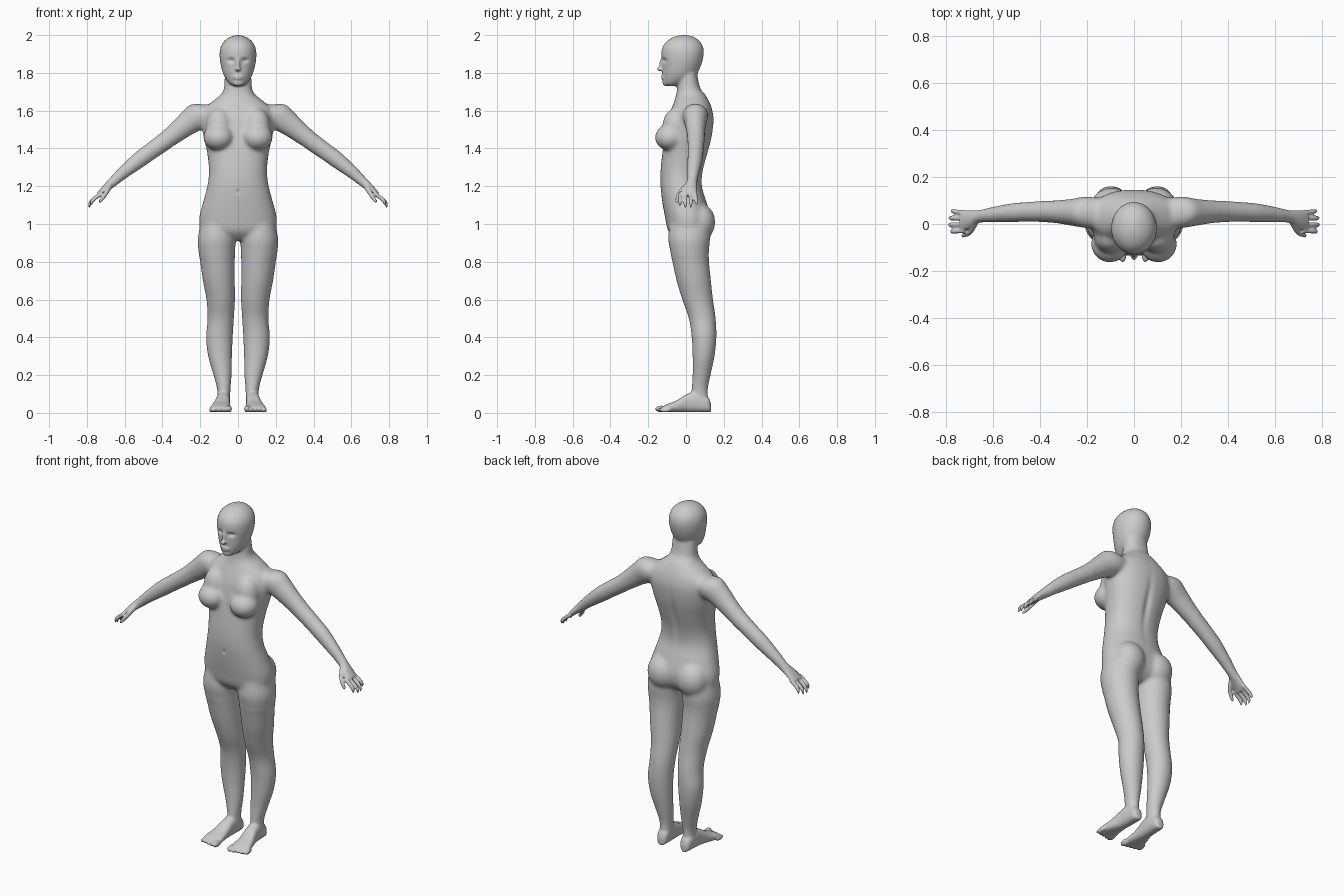
import bpy, bmesh, math
from mathutils import Vector, Matrix

X, Y, Z = Vector((1, 0, 0)), Vector((0, 1, 0)), Vector((0, 0, 1))
ARM_UP = Vector((.606, 0, .796))


def spline(rows, n=5):
    # Catmull-Rom interpolation of tuples of numbers
    out = []
    for i in range(len(rows) - 1):
        p = [rows[max(0, min(len(rows) - 1, i + k))] for k in (-1, 0, 1, 2)]
        for s in range(n):
            t = s / n
            out.append([.5 * (2 * b + (c - a) * t + (2 * a - 5 * b + 4 * c - d) * t * t
                              + (3 * b - a - 3 * c + d) * t ** 3) for a, b, c, d in zip(*p)])
    return out + [list(rows[-1])]


def tube(bm, rows, u, v, seg=28, power=1.0):
    # rows: x, y, z, radius along u, radius along v
    rings = []
    for x, y, z, ru, rv in spline(rows):
        ring = []
        for k in range(seg):
            c, s = math.cos(math.tau * k / seg), math.sin(math.tau * k / seg)
            c = math.copysign(abs(c) ** power, c)
            s = math.copysign(abs(s) ** power, s)
            ring.append(bm.verts.new(Vector((x, y, z)) + u * c * ru + v * s * rv))
        rings.append(ring)
    for a, b in zip(rings, rings[1:]):
        for k in range(seg):
            j = (k + 1) % seg
            bm.faces.new((a[k], a[j], b[j], b[k]))
    bm.faces.new(rings[0][::-1])
    bm.faces.new(rings[-1])


def ball(bm, loc, size):
    bmesh.ops.create_uvsphere(bm, u_segments=20, v_segments=14, radius=1,
                              matrix=Matrix.Translation(loc) @ Matrix.Diagonal((*size, 1)))


def stack(rows):
    # z, x inner, x outer, y front, y back -> tube rows
    return [((a + b) / 2, (f + k) / 2, z, (b - a) / 2, (k - f) / 2) for z, a, b, f, k in rows]


bm = bmesh.new()

# leg
tube(bm, stack([(1.05, .03, .185, -.08, .12), (.93, .012, .213, -.095, .128), (.86, .015, .210, -.085, .122),
                (.80, .017, .200, -.072, .122), (.70, .017, .186, -.05, .132), (.60, .016, .167, -.02, .143),
                (.50, .022, .161, .015, .157), (.40, .028, .169, .03, .161), (.30, .032, .158, .035, .151),
                (.20, .034, .130, .035, .130), (.12, .04, .110, .03, .115), (.04, .042, .110, .03, .12)]), X, Y)

# foot and toes
foot = [(.132, .076, .015, .045), (.115, .076, .031, .08), (.06, .077, .036, .11), (.01, .08, .038, .098),
        (-.05, .088, .047, .062), (-.10, .092, .056, .042), (-.13, .092, .05, .028)]
tube(bm, [(x, y, h / 2 + .004, r, h / 2) for y, x, r, h in foot], X, Z, power=.8)
for i in range(5):
    r = .018 if i == 0 else .0125
    ball(bm, (.048 + .0235 * i, -.13 + .005 * i, r + .003), (r * .9, .034, r))

# arm
tube(bm, [(.12, .045, 1.585, .055, .06), (.20, .05, 1.575, .076, .068), (.27, .05, 1.53, .064, .057),
          (.36, .053, 1.458, .050, .047), (.45, .052, 1.393, .045, .042), (.52, .048, 1.342, .043, .040),
          (.60, .04, 1.278, .034, .033), (.66, .032, 1.225, .026, .027), (.70, .02, 1.19, .020, .038),
          (.738, .012, 1.153, .014, .046)], ARM_UP, Y)

# fingers and thumb
for i in range(4):
    y, k = .05 - .0265 * i, (.85, 1, .97, .9)[3 - i] if i else .8
    tube(bm, [(.72, y, 1.165, .011, .0105), (.73 + .035 * k, y * 1.05, 1.16 - .03 * k, .011, .0103),
              (.73 + .055 * k, y * 1.1, 1.16 - .053 * k, .0105, .0095),
              (.73 + .059 * k, y * 1.1, 1.16 - .074 * k, .006, .006)], ARM_UP, Y, 12)
tube(bm, [(.672, .01, 1.21, .015, .015), (.69, -.022, 1.178, .014, .015), (.71, -.042, 1.147, .012, .012),
          (.735, -.05, 1.115, .008, .008)], ARM_UP, Y, 12)

# breast, buttock
ball(bm, (.103, -.085, 1.458), (.082, .081, .07))
ball(bm, (.10, -.055, 1.515), (.072, .07, .10))
ball(bm, (.095, .07, 1.01), (.092, .086, .10))

# mirror the side parts
geo = bmesh.ops.duplicate(bm, geom=bm.verts[:] + bm.edges[:] + bm.faces[:])["geom"]
for e in geo:
    if isinstance(e, bmesh.types.BMVert):
        e.co.x *= -1
bmesh.ops.reverse_faces(bm, faces=[e for e in geo if isinstance(e, bmesh.types.BMFace)])

# torso and neck
torso = [(.915, .10, -.05, .07), (.96, .19, -.093, .115), (1.03, .206, -.11, .13), (1.12, .184, -.126, .108),
         (1.20, .163, -.135, .085), (1.28, .154, -.135, .09), (1.38, .164, -.125, .117), (1.46, .182, -.112, .137),
         (1.55, .195, -.097, .147), (1.61, .18, -.078, .138), (1.65, .135, -.062, .122), (1.685, .092, -.052, .103),
         (1.72, .074, -.047, .075), (1.80, .070, -.04, .058)]
tube(bm, stack([(z, -w, w, f, b) for z, w, f, b in torso]), X, Y, 40, .9)

# head, nose, lips, chin
head = [(1.73, .022, -.108, -.05), (1.742, .044, -.119, -.01), (1.77, .066, -.124, .04), (1.80, .080, -.125, .062),
        (1.84, .091, -.126, .08), (1.88, .097, -.13, .091), (1.92, .096, -.129, .094), (1.95, .086, -.117, .085),
        (1.975, .066, -.093, .065), (1.992, .038, -.06, .036), (2.0, .01, -.025, .005)]
tube(bm, stack([(z, -w, w, f, b) for z, w, f, b in head]), X, Y, 40)
ball(bm, (0, -.138, 1.82), (.016, .019, .012))
ball(bm, (0, -.126, 1.845), (.011, .017, .036))
ball(bm, (0, -.12, 1.777), (.028, .015, .013))
ball(bm, (0, -.108, 1.747), (.028, .017, .017))

# fuse into one skin
me = bpy.data.meshes.new("body")
bm.to_mesh(me)
bm.free()
body = bpy.data.objects.new("body", me)
bpy.context.collection.objects.link(body)
bpy.context.view_layer.objects.active = body
body.select_set(True)
mod = body.modifiers.new("fuse", 'REMESH')
mod.mode = 'VOXEL'
mod.voxel_size = .0052
bpy.ops.object.modifier_apply(modifier=mod.name)

# blend the joints, then press in eyes, spine and navel
bm = bmesh.new()
bm.from_mesh(body.data)


def relax(test, times):
    vs = [v for v in bm.verts if test(v.co)]
    for _ in range(times):
        bmesh.ops.smooth_vert(bm, verts=vs, factor=.5, use_axis_x=True, use_axis_y=True, use_axis_z=True)


relax(lambda c: abs(c.x) < .36 and .84 < c.z < 1.71, 26)
relax(lambda c: abs(c.x) < .62 and c.z > .1, 5)
relax(lambda c: True, 3)
dents = [((.036, -.12, 1.866), (.02, .05, .012), .013), ((-.036, -.12, 1.866), (.02, .05, .012), .013),
         ((0, .12, 1.36), (.02, .05, .15), -.010), ((0, -.14, 1.17), (.009, .03, .012), .006),
         ((0, -.14, 1.777), (.024, .02, .003), .004)]
for v in bm.verts:
    for c, r, push in dents:
        q = sum(((a - b) / s) ** 2 for a, b, s in zip(v.co, c, r))
        if q < 9:
            v.co.y += push * math.exp(-q)
    v.co.z = max(v.co.z, 0)
bm.to_mesh(body.data)
bm.free()
bpy.ops.object.shade_smooth()
